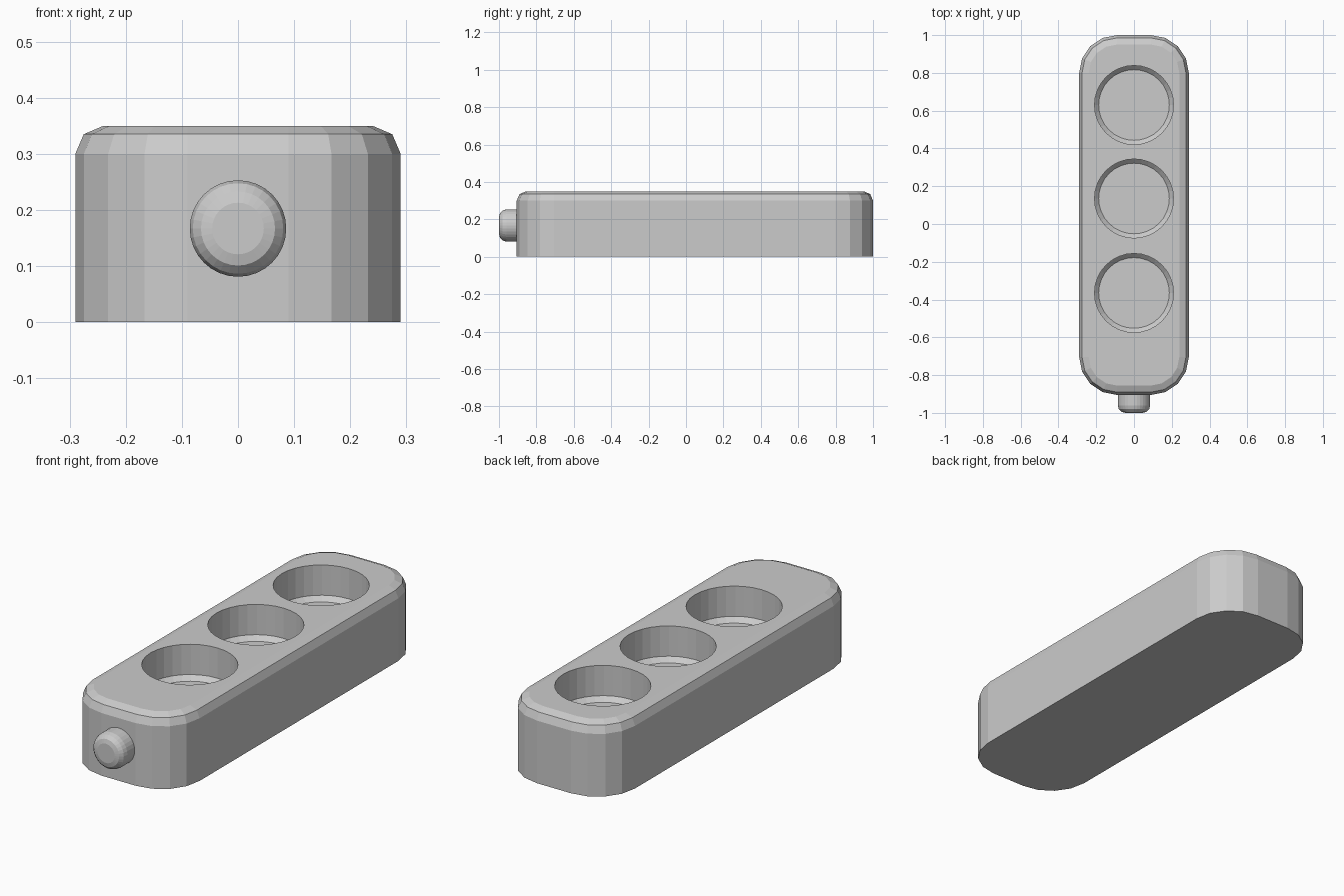
import bpy, bmesh
from math import sin, cos, pi
from mathutils import Matrix

if "Cube" in bpy.data.objects:
    bpy.data.objects.remove(bpy.data.objects["Cube"])


def loft(name, rings):
    """Bridge equal-length rings of points and cap both ends."""
    bm = bmesh.new()
    loops = [[bm.verts.new(p) for p in ring] for ring in rings]
    n = len(loops[0])
    for a, b in zip(loops, loops[1:]):
        for i in range(n):
            j = (i + 1) % n
            bm.faces.new((a[i], a[j], b[j], b[i]))
    bm.faces.new(loops[0][::-1])
    bm.faces.new(loops[-1])
    bmesh.ops.recalc_face_normals(bm, faces=bm.faces)
    mesh = bpy.data.meshes.new(name)
    bm.to_mesh(mesh)
    bm.free()
    obj = bpy.data.objects.new(name, mesh)
    bpy.context.collection.objects.link(obj)
    return obj


def lathe(name, profile, matrix, sides=32):
    """Turn (radius, height) pairs around z, then place with matrix."""
    return loft(name, [[matrix @ Matrix.Rotation(2 * pi * i / sides, 4, 'Z')
                        @ Matrix.Translation((r, 0, h)).to_translation()
                        for i in range(sides)] for r, h in profile])


def outline(inset, z, seg=4):
    """Rounded rectangle seen from above, moved inwards by inset."""
    r = 0.2 - inset
    pts = []
    for q, (cx, cy) in enumerate([(0.09, 0.8), (-0.09, 0.8), (-0.09, -0.705), (0.09, -0.705)]):
        for k in range(seg + 1):
            a = (q + k / seg) * pi / 2
            pts.append((cx + r * cos(a), cy + r * sin(a), z))
    return pts


# Body with a two-step rounded top edge
body = loft("body", [outline(0, 0), outline(0, 0.3),
                     outline(0.015, 0.335), outline(0.05, 0.35)])

# Three round wells, chamfered at the floor
for i, y in enumerate((0.63, 0.135, -0.365)):
    cutter = lathe("well_cutter", [(0.187, 0.183), (0.209, 0.205), (0.209, 0.45)],
                   Matrix.Translation((0, y, 0)))
    cutter.hide_render = True
    mod = body.modifiers.new("well", 'BOOLEAN')
    mod.operation = 'DIFFERENCE'
    mod.solver = 'EXACT'
    mod.object = cutter
    bpy.context.view_layer.objects.active = body
    bpy.ops.object.modifier_apply(modifier=mod.name)
    bpy.data.objects.remove(cutter)

# Rounded knob on the front end
bevel = [(0.046 + 0.04 * cos(k * pi / 6), 0.055 + 0.04 * sin(k * pi / 6)) for k in range(4)]
lathe("end_knob", [(0.086, -0.01)] + bevel,
      Matrix.Translation((0, -0.905, 0.167)) @ Matrix.Rotation(pi / 2, 4, 'X'))
